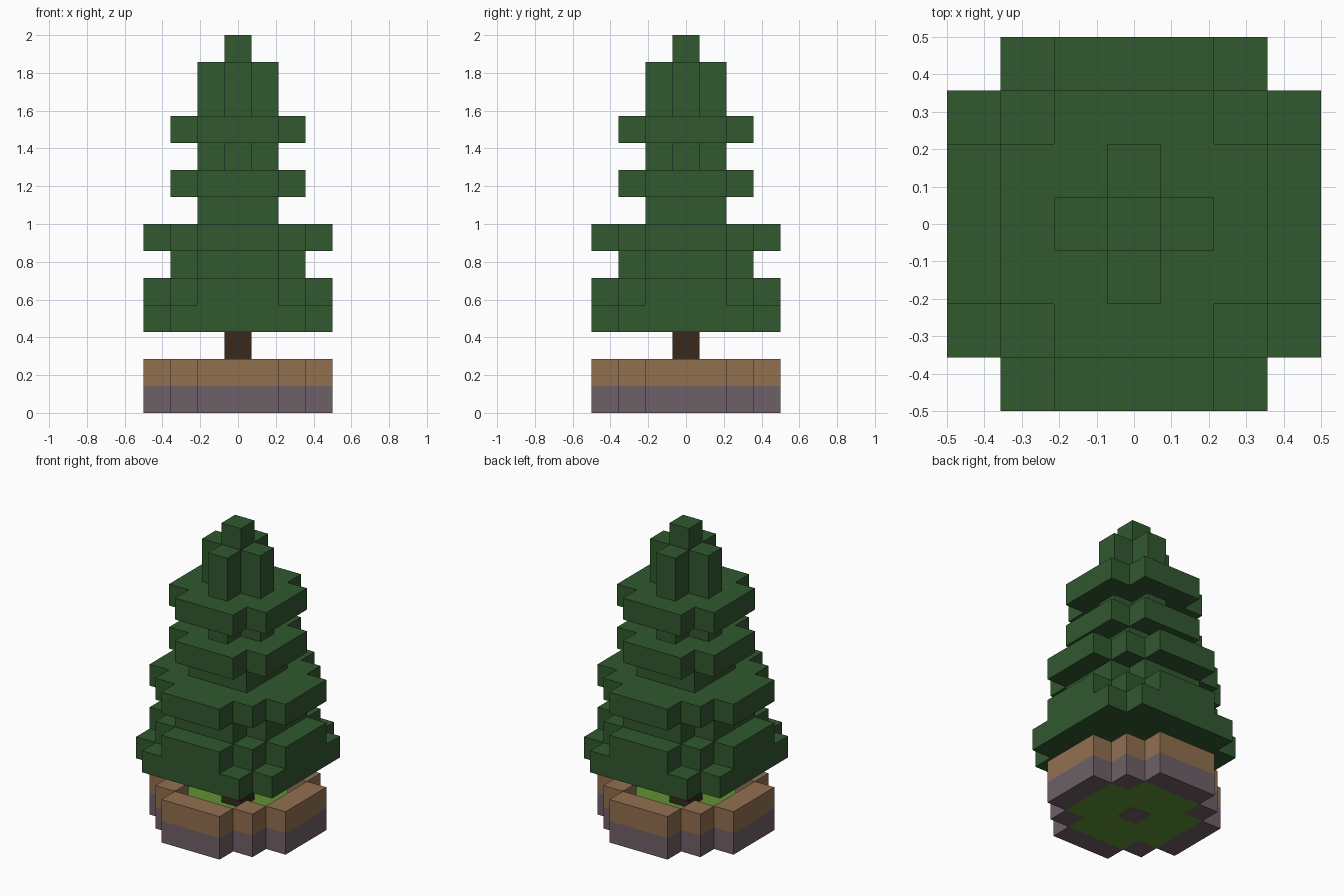
import bpy
import bmesh
from mathutils import Matrix, Vector

U = 1 / 7  # one block

cube = bpy.data.objects.get("Cube")
if cube:
    bpy.data.objects.remove(cube, do_unlink=True)


def material(name, rgb):
    linear = [((c / 255 + 0.055) / 1.055) ** 2.4 for c in rgb] + [1.0]
    mat = bpy.data.materials.new(name)
    mat.use_nodes = True
    mat.diffuse_color = linear
    bsdf = next(n for n in mat.node_tree.nodes if n.type == "BSDF_PRINCIPLED")
    bsdf.inputs["Base Color"].default_value = linear
    bsdf.inputs["Roughness"].default_value = 0.9
    return mat


def finish(bm, name, mat):
    """Turn the bmesh into a named object of one colour."""
    bmesh.ops.recalc_face_normals(bm, faces=bm.faces[:])
    mesh = bpy.data.meshes.new(name)
    bm.to_mesh(mesh)
    bm.free()
    mesh.materials.append(mat)
    bpy.context.scene.collection.objects.link(bpy.data.objects.new(name, mesh))


def outline(reach):
    """Stepped outline, repeated in four quarter turns.
    reach lists the half widths of the steps, widest first."""
    corner = []
    for i, (x, y) in enumerate(zip(reach, reversed(reach))):
        corner.append((x, y))
        if i + 1 < len(reach):
            corner.append((reach[i + 1], y))
    points = []
    for turn in range(4):
        points += corner
        corner = [(-y, x) for x, y in corner]
    return points


def slab(name, mat, reach, bottom, top):
    """Extrude a stepped outline between two levels."""
    bm = bmesh.new()
    verts = [bm.verts.new((x * U, y * U, bottom * U)) for x, y in outline(reach)]
    base = bm.faces.new(verts)
    raised = bmesh.ops.extrude_face_region(bm, geom=[base], use_keep_orig=True)["geom"]
    for v in raised:
        if isinstance(v, bmesh.types.BMVert):
            v.co.z = top * U
    finish(bm, name, mat)


def ring(name, mat, bottom):
    """One course of wall: a long block per side and a single block per corner."""
    bm = bmesh.new()
    for turn in range(4):
        spin = Matrix.Rotation(turn * 1.5707963, 4, "Z")
        for x, y, length in ((3, 0, 3), (2, 2, 1)):
            place = Matrix.Translation(Vector((x, y, bottom + 0.5)) * U)
            size = Matrix.Diagonal((U, length * U, U, 1))
            bmesh.ops.create_cube(bm, size=1, matrix=spin @ place @ size)
    finish(bm, name, mat)


needles = material("needle green", (49, 88, 47))
bark = material("dark bark", (57, 41, 29))
clay = material("clay brown", (146, 112, 80))
stone = material("stone grey", (111, 96, 104))
turf = material("grass green", (97, 147, 54))

# Stepped footprints
DOT = [0.5]
PLUS = [1.5, 0.5]
SMALL = [1.5]
MEDIUM = [2.5, 1.5]
ROUND = [3.5, 2.5, 1.5]
WIDE = [3.5, 2.5]

# Planter wall around the grass
ring("planter_foot", stone, 0)
ring("planter_rim", clay, 1)
slab("grass", turf, MEDIUM, 0, 1)

# Stone plug showing under the grass
slab("planter_plug", stone, DOT, -0.01, 0.5)

# Trunk
slab("trunk", bark, DOT, 1, 3)

# Foliage tiers, from the lowest branches to the tip
tiers = [(WIDE, 1), (ROUND, 1), (MEDIUM, 1), (ROUND, 1), (SMALL, 1),
         (MEDIUM, 1), (PLUS, 1), (MEDIUM, 1), (PLUS, 2), (DOT, 1)]
level = 3
for number, (reach, height) in enumerate(tiers, 1):
    slab(f"foliage_tier_{number}", needles, reach, level, level + height)
    level += height
